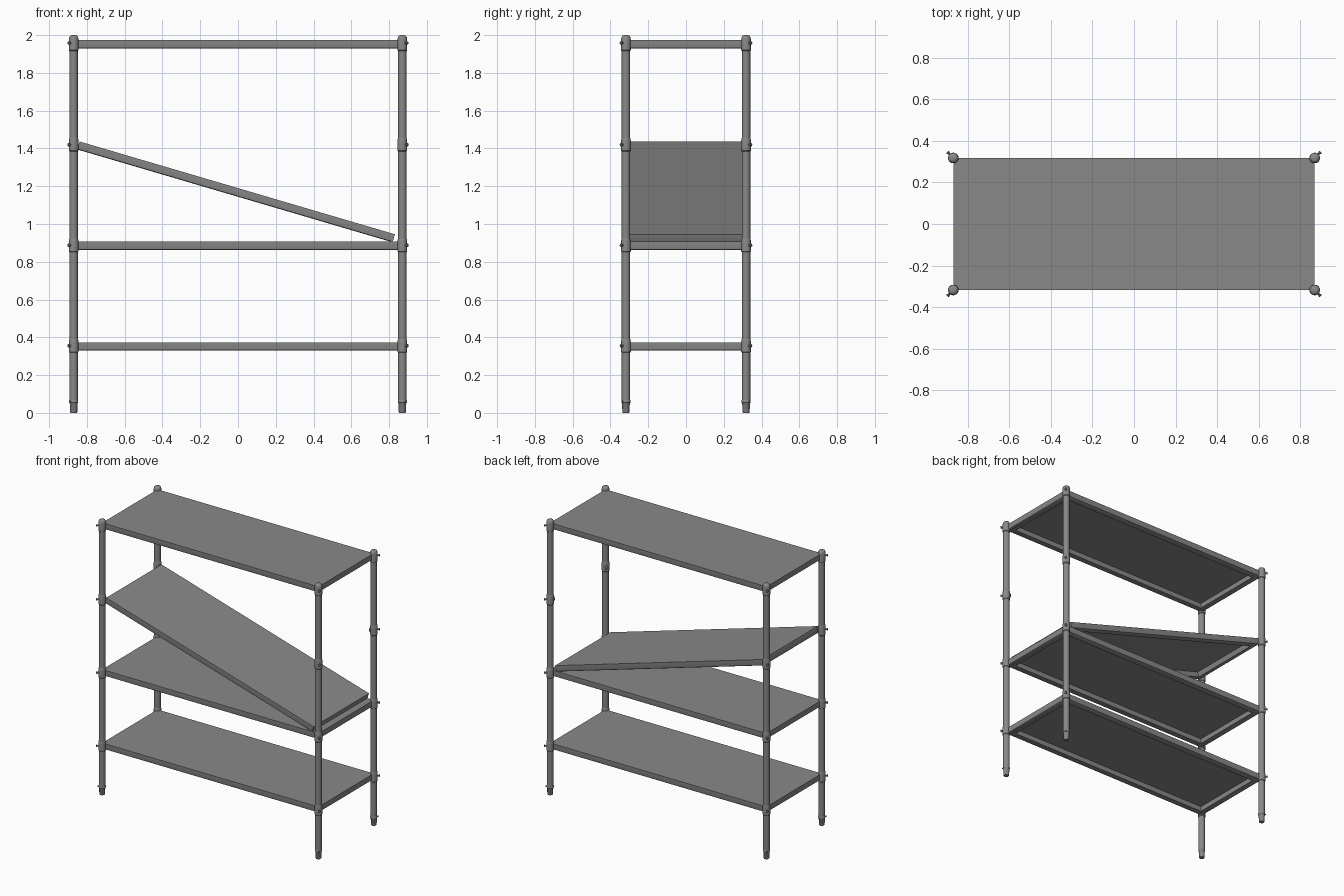
import bpy, math
from mathutils import Matrix, Vector

cube = bpy.data.objects.get("Cube")
if cube:
    bpy.data.objects.remove(cube, do_unlink=True)

steel = bpy.data.materials.new("grey_steel")
steel.use_nodes = True
grey = (0.25, 0.25, 0.25, 1)
steel.diffuse_color = grey
steel.node_tree.nodes["Principled BSDF"].inputs["Base Color"].default_value = grey

POST_X, POST_Y = 0.87, 0.318


def make_object(name, verts, faces, matrix=Matrix()):
    mesh = bpy.data.meshes.new(name)
    mesh.from_pydata(verts, [], faces)
    mesh.transform(matrix)
    mesh.materials.append(steel)
    obj = bpy.data.objects.new(name, mesh)
    bpy.context.collection.objects.link(obj)
    bpy.ops.object.select_all(action="DESELECT")
    obj.select_set(True)
    bpy.context.view_layer.objects.active = obj
    bpy.ops.object.shade_smooth_by_angle(angle=math.radians(35))
    return obj


def turned(name, profile, matrix, sides=20):
    """Closed solid of revolution from (radius, height) points, bottom to top."""
    verts, faces = [], []
    for r, z in profile:
        for i in range(sides):
            a = math.tau * i / sides
            verts.append((r * math.cos(a), r * math.sin(a), z))
    for k in range(len(profile) - 1):
        for i in range(sides):
            j = (i + 1) % sides
            a, b = k * sides, (k + 1) * sides
            faces.append((a + i, a + j, b + j, b + i))
    faces.append(tuple(reversed(range(sides))))
    faces.append(tuple(range(len(verts) - sides, len(verts))))
    return make_object(name, verts, faces, matrix)


def shelf(name, matrix):
    """Pressed tray: flat top, rounded outer wall, folded lip, recessed underside."""
    # (inset from edge, height) from the top edge round to the underside
    section = [(0, 0.022), (0, -0.014), (0.002, -0.019), (0.007, -0.022),
               (0.046, -0.022), (0.046, 0.014)]
    verts, faces = [], []
    for inset, z in section:
        x, y = POST_X - inset, POST_Y - inset
        verts += [(-x, -y, z), (x, -y, z), (x, y, z), (-x, y, z)]
    for k in range(len(section) - 1):
        for i in range(4):
            j = (i + 1) % 4
            faces.append((4 * k + i, 4 * k + 4 + i, 4 * k + 4 + j, 4 * k + j))
    last = len(verts) - 4
    faces.append((0, 1, 2, 3))
    faces.append((last + 3, last + 2, last + 1, last))
    return make_object(name, verts, faces, matrix)


# Shelves: three level, one tilted
for name, z in (("lower", 0.351), ("middle", 0.885), ("top", 1.952)):
    shelf(name + "_shelf", Matrix.Translation((0, 0, z)))
shelf("sloped_shelf", Matrix.Translation((-0.01, 0, 1.17))
      @ Matrix.Rotation(math.radians(16.4), 4, "Y"))

# Profiles for the round parts
post_profile = [(0.0225, 0.06), (0.0225, 1.97)]
foot_profile = [(0.017, 0), (0.019, 0.004), (0.0205, 0.05), (0.0235, 0.054),
                (0.0235, 0.066), (0.0225, 0.068)]
collar_profile = [(0.0225, -0.036), (0.0255, -0.032), (0.0255, 0.022),
                  (0.0245, 0.03), (0.0225, 0.036)]
cap_profile = [(0.0225, -0.042), (0.0255, -0.038), (0.0255, 0.018),
               (0.024, 0.03), (0.019, 0.038), (0.010, 0.042)]
bolt_profile = [(0.006, 0), (0.006, 0.034), (0.009, 0.034), (0.009, 0.038),
                (0.006, 0.041)]
clip_profile = [(0.010, 0), (0.010, 0.026), (0.007, 0.03)]

# Four corner posts with feet, collars, bolts and inner clips
for side_x, end in ((1, "left"), (-1, "right")):
    for side_y, face in ((-1, "front"), (1, "back")):
        label = face + "_" + end
        base = Matrix.Translation((side_x * POST_X, side_y * POST_Y, 0))
        out = Vector((side_x, side_y, 0)).to_track_quat("Z", "Y").to_matrix().to_4x4()
        inward = Vector((-side_x, -side_y, 0)).to_track_quat("Z", "Y").to_matrix().to_4x4()
        turned(label + "_post", post_profile, base)
        turned(label + "_foot", foot_profile, base)
        for level, z in (("lower", 0.355), ("middle", 0.887), ("upper", 1.42), ("top", 1.958)):
            at = base @ Matrix.Translation((0, 0, z))
            turned(f"{label}_{level}_collar",
                   cap_profile if level == "top" else collar_profile, at)
            turned(f"{label}_{level}_bolt", bolt_profile, at @ out, 10)
            turned(f"{label}_{level}_clip", clip_profile,
                   at @ inward @ Matrix.Diagonal((1, 1.6, 1, 1)), 10)
        turned(label + "_foot_bolt", bolt_profile,
               base @ Matrix.Translation((0, 0, 0.06)) @ out @ Matrix.Diagonal((0.6, 0.6, 0.75, 1)), 8)
